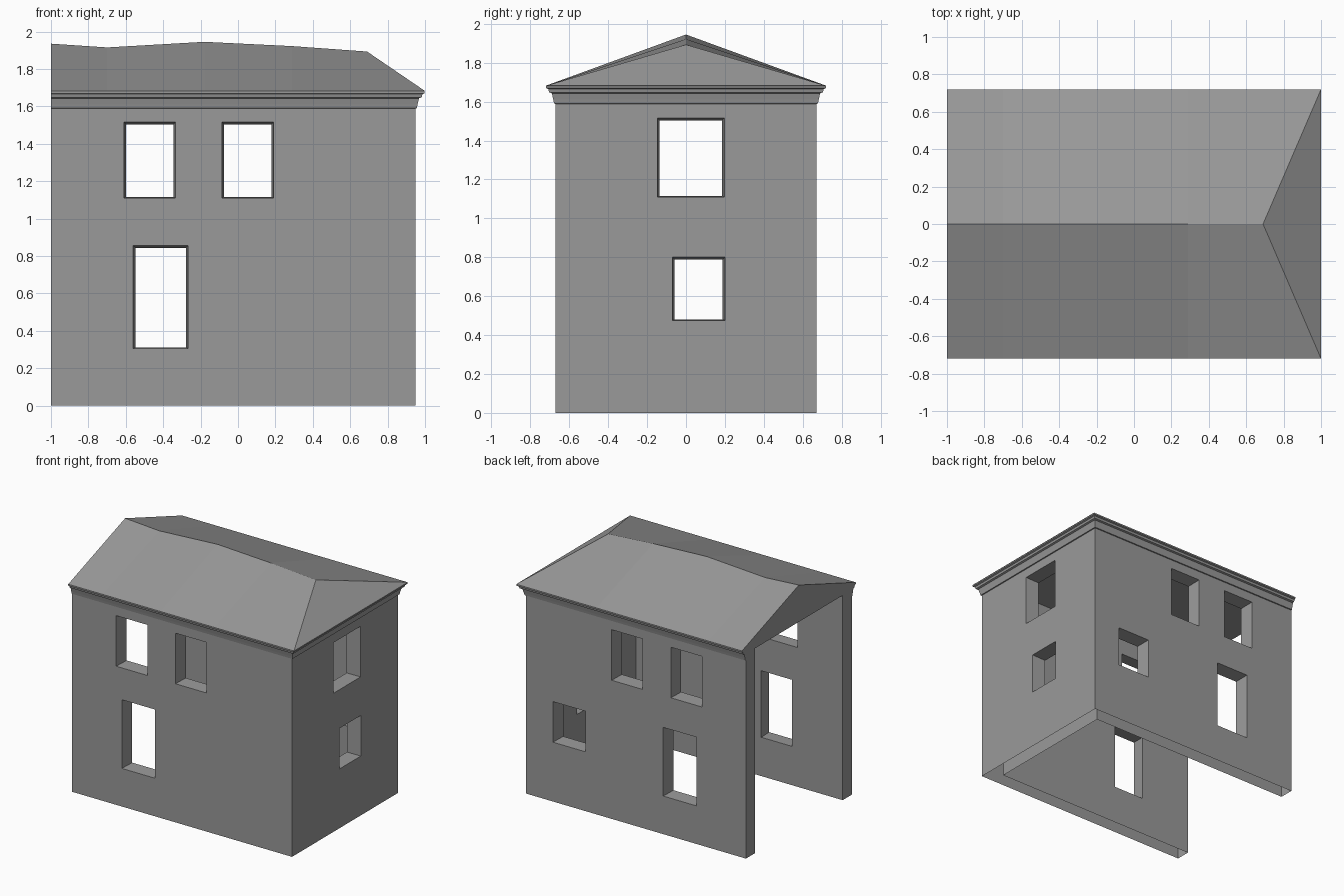
import bpy, bmesh

if "Cube" in bpy.data.objects:
    bpy.data.objects.remove(bpy.data.objects["Cube"])

X0, X1, W, T = -1.0, 0.948, 0.67, 0.115   # open end, end wall, half width, wall thickness
CEIL, EAVE, OUT = 1.64, 1.682, 0.05       # ceiling, eave height, cornice overhang

stone = bpy.data.materials.new("dark_grey")
stone.diffuse_color = (0.32, 0.32, 0.32, 1)
stone.use_nodes = True
stone.node_tree.nodes["Principled BSDF"].inputs["Base Color"].default_value = stone.diffuse_color


def finish(name, bm):
    bmesh.ops.recalc_face_normals(bm, faces=bm.faces)
    me = bpy.data.meshes.new(name)
    bm.to_mesh(me)
    bm.free()
    me.materials.append(stone)
    ob = bpy.data.objects.new(name, me)
    bpy.context.collection.objects.link(ob)
    return ob


def sweep(name, profile):
    """Sweep a closed (offset, z) profile round the three walls, mitred at corners."""
    bm = bmesh.new()
    rows = []
    for sx, sy, in_x in ((0, -1, X0), (1, -1, X1), (1, 1, X1), (0, 1, X0)):
        rows.append([bm.verts.new((in_x + sx * d, sy * (W + d), z)) for d, z in profile])
    n = len(profile)
    for a, b in zip(rows, rows[1:]):
        for i in range(n):
            j = (i + 1) % n
            bm.faces.new((a[i], a[j], b[j], b[i]))
    bm.faces.new(rows[0])
    bm.faces.new(rows[-1])
    return finish(name, bm)


def add_opening(bm, side, u0, u1, z0, z1):
    """Slightly splayed cutter through one wall: front, back or right."""
    quads = []
    for depth, m in ((0.03, -0.003), (-T - 0.03, 0.014)):
        quad = []
        for u, z in ((u0 + m, z0 + m / 2), (u1 - m, z0 + m / 2), (u1 - m, z1 - m), (u0 + m, z1 - m)):
            co = {"front": (u, -W - depth, z), "back": (u, W + depth, z),
                  "right": (X1 + depth, u, z)}[side]
            quad.append(bm.verts.new(co))
        quads.append(quad)
    a, b = quads
    bm.faces.new(a)
    bm.faces.new(b)
    for i in range(4):
        j = (i + 1) % 4
        bm.faces.new((a[i], a[j], b[j], b[i]))


# Walls on three sides
walls = sweep("walls", [(0, 0), (0, CEIL), (-T, CEIL), (-T, 0)])

# Window and door openings
bm = bmesh.new()
for side in ("front", "back"):
    add_opening(bm, side, -0.61, -0.335, 1.11, 1.515)
    add_opening(bm, side, -0.085, 0.19, 1.11, 1.515)
    add_opening(bm, side, -0.56, -0.267, 0.305, 0.855)
add_opening(bm, "back", 0.42, 0.71, 0.475, 0.80)
add_opening(bm, "right", -0.147, 0.197, 1.11, 1.515)
add_opening(bm, "right", -0.07, 0.20, 0.475, 0.80)
cutter = finish("opening_cutter", bm)
cutter.hide_render = True
mod = walls.modifiers.new("openings", "BOOLEAN")
mod.operation, mod.solver, mod.object = "DIFFERENCE", "EXACT", cutter
bpy.context.view_layer.objects.active = walls
bpy.ops.object.modifier_apply(modifier=mod.name)
bpy.data.objects.remove(cutter)

# The walls are hollow shells, open underneath
bm = bmesh.new()
bm.from_mesh(walls.data)
under = [f for f in bm.faces if all(v.co.z < 1e-4 for v in f.verts)]
bmesh.ops.delete(bm, geom=under, context="FACES")
bm.to_mesh(walls.data)
bm.free()

# Stepped cornice under the eaves
sweep("cornice", [(0, 1.588), (0.008, 1.59), (0.012, 1.61), (0.02, 1.643), (0.034, 1.648),
                  (0.038, 1.665), (OUT, 1.67), (OUT, EAVE), (0, EAVE)])

# Roof: uneven ridge, hipped at the right, cut flat at the open left end
bm = bmesh.new()
ridge_pts = [(-1.0, 1.935), (-0.7, 1.915), (-0.18, 1.945), (0.29, 1.922), (0.69, 1.893)]
ridge = [bm.verts.new((x, 0, z)) for x, z in ridge_pts]
ends = []
for s in (-1, 1):
    eave = [bm.verts.new((x, s * (W + OUT), EAVE)) for x, z in ridge_pts[:-1]]
    eave.append(bm.verts.new((1.0, s * (W + OUT), EAVE)))
    base = [bm.verts.new((x, s * W, CEIL)) for x in (X0, X1)]
    for i in range(4):
        bm.faces.new((eave[i], eave[i + 1], ridge[i + 1], ridge[i]))
    bm.faces.new(base + eave[::-1])
    ends.append((eave, base))
(ef, bf), (eb, bb) = ends
bm.faces.new((ef[-1], eb[-1], ridge[-1]))
bm.faces.new((bf[1], bb[1], eb[-1], ef[-1]))
bm.faces.new((bf[0], bb[0], bb[1], bf[1]))
bm.faces.new((bf[0], ef[0], ridge[0], eb[0], bb[0]))
finish("roof", bm)
